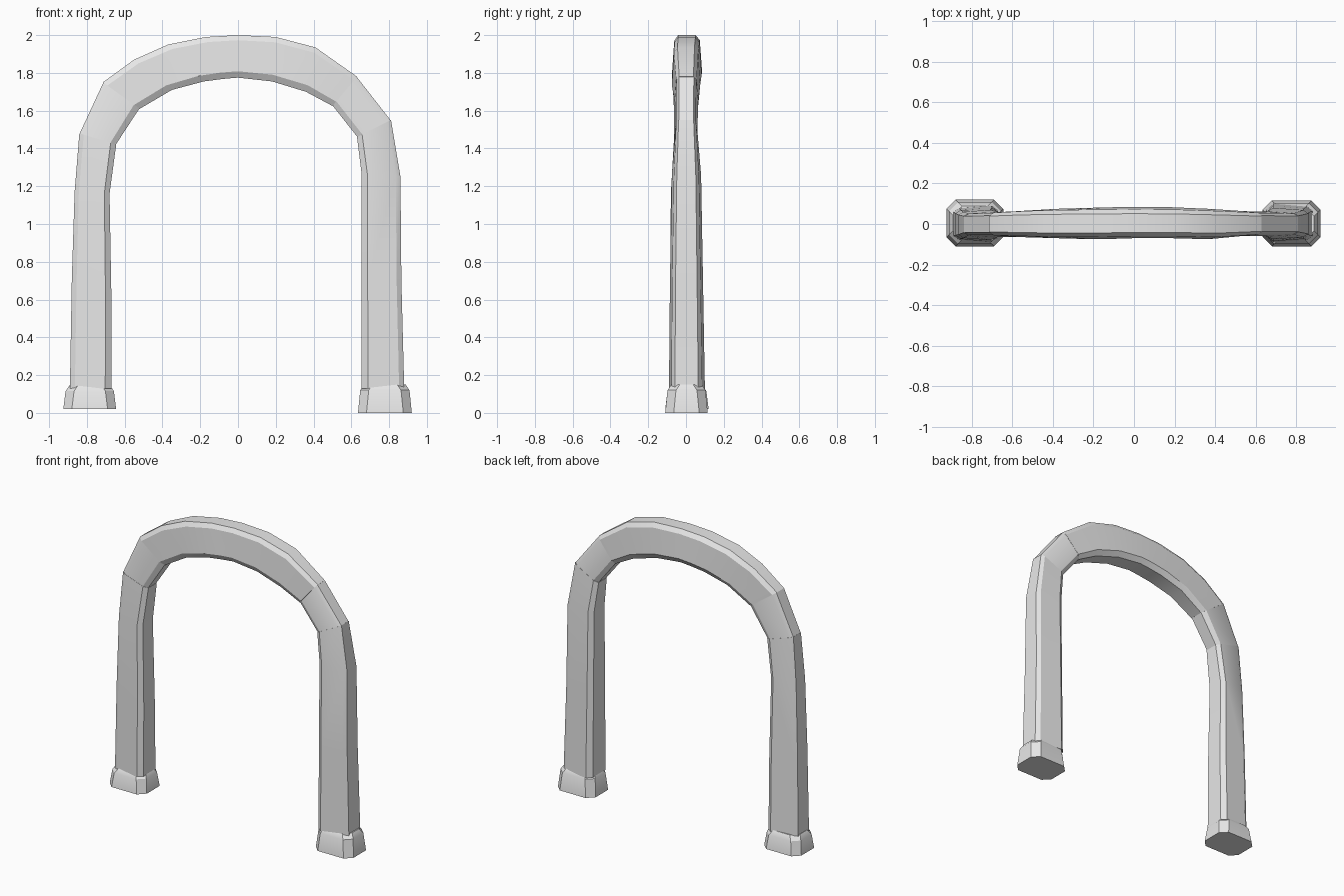
import bpy
import bmesh
import math
from mathutils import Vector

old = bpy.data.objects.get("Cube")
if old:
    bpy.data.objects.remove(old, do_unlink=True)

stone = bpy.data.materials.new("pale grey stone")
stone.use_nodes = True
grey = (0.8, 0.8, 0.8, 1)
stone.diffuse_color = grey
stone.node_tree.nodes["Principled BSDF"].inputs["Base Color"].default_value = grey


def loft(name, rings):
    """Skin a list of equal-length point rings and cap both ends."""
    bm = bmesh.new()
    rows = [[bm.verts.new(p) for p in ring] for ring in rings]
    for low, high in zip(rows, rows[1:]):
        for i in range(len(low)):
            j = (i + 1) % len(low)
            bm.faces.new((low[i], low[j], high[j], high[i]))
    bm.faces.new(rows[0])
    bm.faces.new(rows[-1])
    bmesh.ops.recalc_face_normals(bm, faces=bm.faces)
    mesh = bpy.data.meshes.new(name)
    bm.to_mesh(mesh)
    bm.free()
    mesh.materials.append(stone)
    obj = bpy.data.objects.new(name, mesh)
    bpy.context.collection.objects.link(obj)
    bpy.ops.object.select_all(action="DESELECT")
    obj.select_set(True)
    bpy.context.view_layer.objects.active = obj
    bpy.ops.object.shade_smooth_by_angle(angle=math.radians(28))
    return obj


def section(ox, oz, ix, iz, front, back, cap, size):
    """Bevelled stone section from the outer edge to the inner edge."""
    outer, inner = Vector((ox, 0, oz)), Vector((ix, 0, iz))
    mid = (outer + inner) / 2
    ring = []
    steps = [(0, cap), (0.12, 0.86), (0.85, 1), (1, 0.72)]
    for y, order in ((back, steps), (front, steps[::-1])):
        for t, wide in order:
            p = mid + (outer.lerp(inner, t) - mid) * size
            p.y = y * wide * size
            ring.append(p)
    return ring


def block(name, sections, cap, size=1):
    loft(name, [section(*s, cap, size) for s in sections])


# Stations: outer x, outer z, inner x, inner z, front y, back y
right_leg = [
    (-0.89, 0.13, -0.67, 0.13, -0.09, 0.09),
    (-0.88, 0.7, -0.67, 0.6, -0.085, 0.08),
    (-0.865, 1.17, -0.68, 1.16, -0.08, 0.07),
    (-0.84, 1.48, -0.645, 1.42, -0.065, 0.06),
]
crown = [
    (-0.715, 1.75, -0.52, 1.61, -0.065, 0.065),
    (-0.55, 1.87, -0.35, 1.71, -0.07, 0.075),
    (-0.37, 1.95, -0.18, 1.755, -0.075, 0.08),
    (-0.17, 1.99, -0.08, 1.768, -0.073, 0.083),
    (0, 2, 0, 1.775, -0.07, 0.085),
    (0.2, 1.99, 0.18, 1.755, -0.07, 0.083),
    (0.41, 1.935, 0.36, 1.7, -0.075, 0.075),
    (0.63, 1.78, 0.5, 1.625, -0.06, 0.065),
]
left_leg = [
    (0.88, 0.13, 0.655, 0.13, -0.09, 0.1),
    (0.865, 0.7, 0.655, 0.7, -0.085, 0.09),
    (0.86, 1.25, 0.655, 1.26, -0.075, 0.08),
    (0.81, 1.55, 0.63, 1.46, -0.06, 0.062),
]

block("right_leg", right_leg, 0.65)
block("left_leg", left_leg, 0.65)
block("arch_crown", crown, 0.6)
block("right_shoulder", [right_leg[-1], crown[0]], 0.65, 0.98)
block("left_shoulder", [left_leg[-1], crown[-1]], 0.65, 0.98)


def foot(name, x0, x1, y0, y1, bottom, top):
    """Eight-sided plinth with a slight taper and a bevelled top."""
    rings = []
    for z, inset in ((bottom, 0), (top - 0.03, 0.012), (top, 0.032)):
        a, b, c, d = x0 + inset, x1 - inset, y0 + inset, y1 - inset
        k = 0.045
        rings.append([(a + k, c, z), (b - k, c, z), (b, c + k, z), (b, d - k, z),
                      (b - k, d, z), (a + k, d, z), (a, d - k, z), (a, c + k, z)])
    loft(name, rings)


foot("right_foot", -0.925, -0.645, -0.11, 0.12, 0.02, 0.145)
foot("left_foot", 0.635, 0.92, -0.11, 0.115, 0, 0.15)
